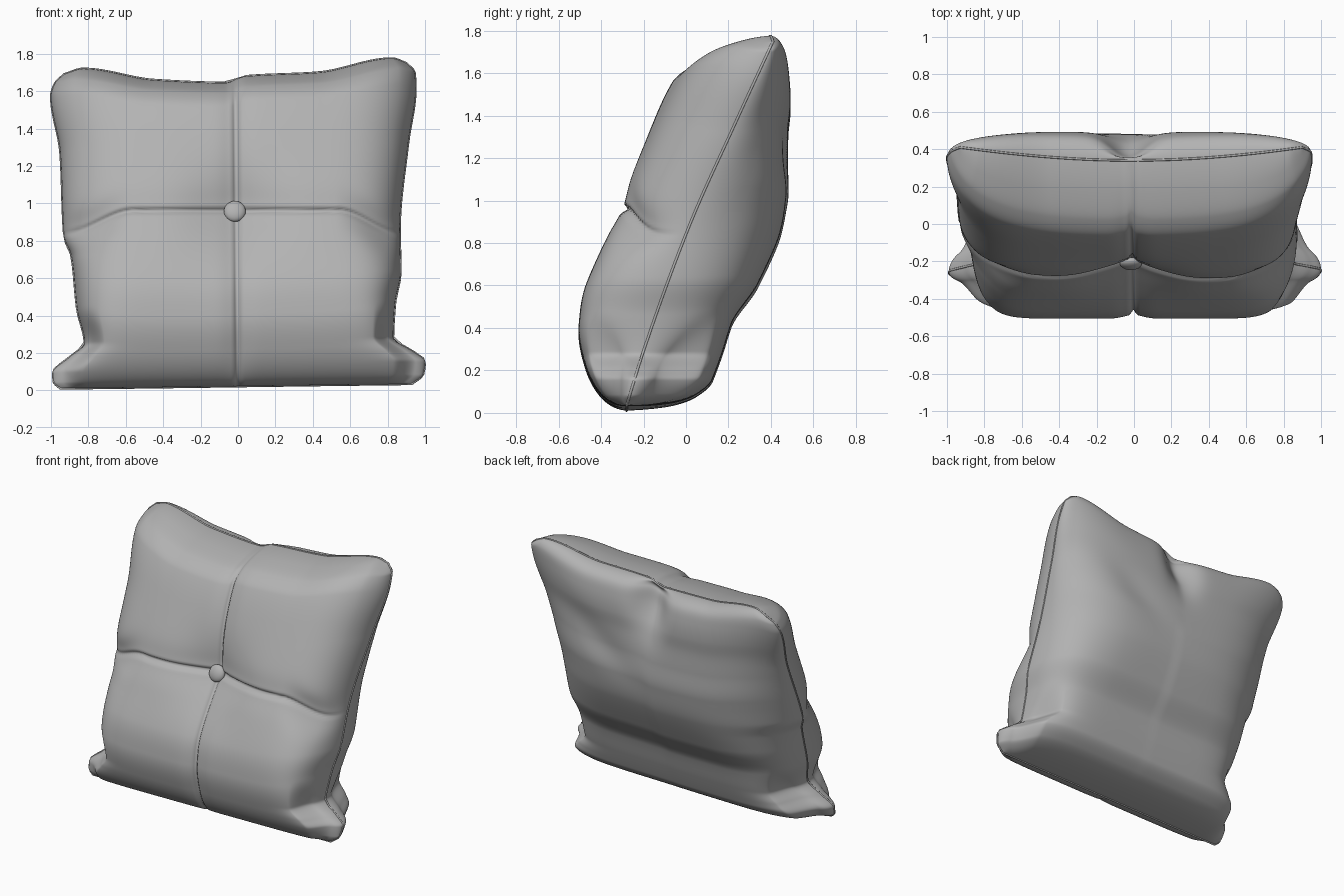
import bpy, bmesh, math
from mathutils import Vector

if "Cube" in bpy.data.objects:
    bpy.data.objects.remove(bpy.data.objects["Cube"])

N = 220          # grid divisions per side


def curve(pairs, angular=False):
    """Smooth interpolation through (key, value) pairs."""
    warp = (lambda t: math.acos(max(-1, min(1, 1 - 2 * t))) / math.pi) if angular else (lambda t: t)
    xs = [warp(p[0]) for p in pairs]
    ys = [p[1] for p in pairs]
    d = [(b - a) / (q - p) for a, b, p, q in zip(ys, ys[1:], xs, xs[1:])]
    m = [d[0]] + [0 if a * b <= 0 else 2 * a * b / (a + b) for a, b in zip(d, d[1:])] + [d[-1]]

    def f(t):
        t = warp(t)
        i = 0
        while i < len(xs) - 2 and t > xs[i + 1]:
            i += 1
        h = xs[i + 1] - xs[i]
        s = min(1, max(0, (t - xs[i]) / h))
        return (ys[i] * (1 + 2 * s) * (1 - s) ** 2 + m[i] * h * s * (1 - s) ** 2
                + ys[i + 1] * s * s * (3 - 2 * s) + m[i + 1] * h * s * s * (s - 1))
    return f


def gauss(d, w):
    return math.exp(-(d / w) ** 2)


def step(a, b, t):
    s = min(1, max(0, (t - a) / (b - a)))
    return s * s * (3 - 2 * s)


# Outline of the edge seam
right = curve([(0, .93), (.03, .99), (.07, 1.0), (.1, .94), (.145, .83), (.25, .84), (.35, .87),
               (.48, .865), (.75, .91), (.92, .95), (.97, .945), (1, .90)])
left = curve([(0, -.95), (.02, -.985), (.05, -.99), (.1, -.9), (.145, -.82), (.25, -.86),
              (.42, -.89), (.485, -.93), (.75, -.95), (.93, -1.0), (.97, -.98), (1, -.93)])
top = curve([(-1, 1.69), (-.9, 1.72), (-.5, 1.66), (-.06, 1.645), (.06, 1.68), (.5, 1.70),
             (.92, 1.775), (1, 1.75)])
mid = curve([(0, -.28), (.15, -.2), (.5, .02), (.76, .22), (1, .41)])
# Depth of the filling in front of and behind the seam
front_depth = curve([(0, 0), (.03, .13), (.12, .26), (.235, .355), (.35, .39), (.47, .385),
                     (.7, .39), (.82, .385), (.92, .365), (.965, .3), (.99, .17), (1, 0)], True)
back_depth = curve([(0, 0), (.012, .22), (.035, .31), (.08, .365), (.15, .37), (.235, .365),
                    (.35, .42), (.47, .435), (.59, .4), (.7, .325), (.79, .265), (.85, .235),
                    (.92, .185), (.97, .13), (1, 0)], True)


def point(i, j, side):
    u = -math.cos(math.pi * i / N)
    v = (1 - math.cos(math.pi * j / N)) / 2
    a = abs(u)
    edge = right(v) if u > 0 else left(v)
    x = .87 * u + a ** 3 * (edge - math.copysign(.87, u)) - .015 * v * (1 - a)
    zb = .022 + .012 * u
    z = zb + v * (top(u) - zb)
    y = mid(v) - .07 * (1 - u * u) * v ** 4
    low = 1 - step(.1, .55, v)
    p = (4.5 + 6.5 * low) if side < 0 else (4 + 4 * low)
    g = max(0, 1 - a ** p) ** .5
    g *= 1 - .5 * step(.86, .96, a) * (1 - step(.1, .26, v))   # thin lower corner ears
    if side < 0:
        seam = .96 - .12 * step(.62, 1, a)
        t = front_depth(v)
        t -= .08 * gauss(math.hypot(x + .015, z - .955), .24) * step(0, .2, t)
        t -= (.02 + .09 * step(.6, 1, a)) * gauss(z - seam, .1)
        t -= .028 * max(gauss(u, .015), gauss(z - seam, .014)) * step(0, .06, t)
        t -= .02 * gauss(u, .08) * step(0, .3, t)
    else:
        t = back_depth(v)
        t -= .11 * gauss(u + .02, .14) * gauss(v - .94, .12) * step(0, .12, t)
        t -= .02 * gauss(z - 1.0 - .5 * u, .14) * gauss(u - .45, .3)
    return Vector((x, y + side * max(t, 0) * g, z))


# Cushion body: two padded panels sharing the edge seam
bm = bmesh.new()
front, back = {}, {}
for i in range(N + 1):
    for j in range(N + 1):
        front[i, j] = bm.verts.new(point(i, j, -1))
        rim = i in (0, N) or j in (0, N)
        back[i, j] = front[i, j] if rim else bm.verts.new(point(i, j, 1))
for i in range(N):
    for j in range(N):
        loop = [(i, j), (i + 1, j), (i + 1, j + 1), (i, j + 1)]
        bm.faces.new([front[k] for k in loop])
        bm.faces.new([back[k] for k in reversed(loop)])
rim = ([(i, 0) for i in range(0, N, 5)] + [(N, j) for j in range(0, N, 5)]
       + [(i, N) for i in range(N, 0, -5)] + [(0, j) for j in range(N, 0, -5)])
rim_points = [front[k].co.copy() for k in rim]
bmesh.ops.recalc_face_normals(bm, faces=bm.faces)
for f in bm.faces:
    f.smooth = True
mesh = bpy.data.meshes.new("cushion")
bm.to_mesh(mesh)
bm.free()
cushion = bpy.data.objects.new("cushion", mesh)
bpy.context.collection.objects.link(cushion)

# Thin piping along the edge seam
cd = bpy.data.curves.new("edge_piping", 'CURVE')
cd.dimensions = '3D'
cd.bevel_depth = .006
cd.bevel_resolution = 2
sp = cd.splines.new('POLY')
sp.points.add(len(rim_points) - 1)
for p, c in zip(sp.points, rim_points):
    p.co = (*c, 1)
sp.use_cyclic_u = True
sp.use_smooth = True
piping = bpy.data.objects.new("edge_piping", cd)
bpy.context.collection.objects.link(piping)

# Centre button
bpy.ops.mesh.primitive_uv_sphere_add(segments=32, ring_count=16, radius=1,
                                     location=(-.017, -.212, .957), rotation=(math.radians(-20), 0, 0))
button = bpy.context.object
button.name = "button"
button.scale = (.058, .03, .058)
bpy.ops.object.shade_smooth()

# Dark grey fabric
fabric = bpy.data.materials.new("grey_fabric")
fabric.diffuse_color = (.45, .45, .45, 1)
fabric.use_nodes = True
fabric.node_tree.nodes["Principled BSDF"].inputs["Base Color"].default_value = fabric.diffuse_color
for o in (cushion, piping, button):
    o.data.materials.append(fabric)
